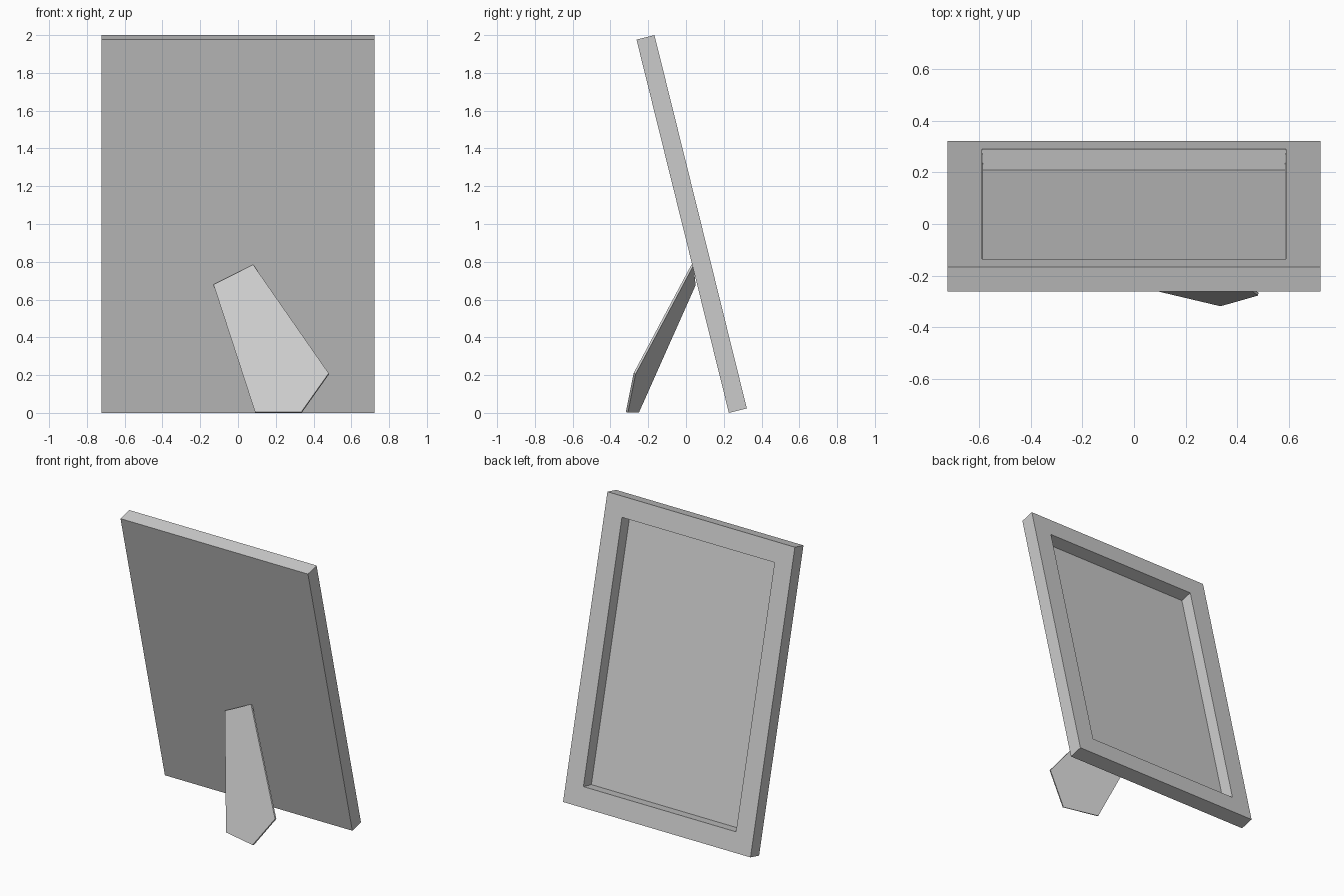
import bpy, bmesh, math
from mathutils import Vector, Matrix

cube = bpy.data.objects.get("Cube")
if cube:
    bpy.data.objects.remove(cube, do_unlink=True)

grey = bpy.data.materials.new("light_grey")
grey.use_nodes = True
COLOUR = (0.6, 0.6, 0.6, 1)
grey.diffuse_color = COLOUR
grey.node_tree.nodes["Principled BSDF"].inputs["Base Color"].default_value = COLOUR


def add_object(name, bm):
    bmesh.ops.recalc_face_normals(bm, faces=bm.faces)
    mesh = bpy.data.meshes.new(name)
    bm.to_mesh(mesh)
    bm.free()
    mesh.materials.append(grey)
    obj = bpy.data.objects.new(name, mesh)
    bpy.context.collection.objects.link(obj)
    return obj


# Picture frame: a leaning slab with a recess in its +y side
width, thick, height = 1.446, 0.098, 2.036
bm = bmesh.new()
bmesh.ops.create_cube(bm, size=1, matrix=Matrix.Translation((0, thick / 2, height / 2))
                      @ Matrix.Diagonal((width, thick, height, 1)))
bm.normal_update()
back = max(bm.faces, key=lambda f: f.normal.y)
bmesh.ops.inset_individual(bm, faces=[back], thickness=0.19)
bmesh.ops.inset_individual(bm, faces=[back], thickness=0.006, depth=-0.083)
frame = add_object("picture_frame", bm)
frame.location = (0, 0.227, 0)
frame.rotation_euler.x = math.radians(13.9)

# Prop leg: a thin five-sided plate on a slanted plane
outline = [(-0.13, 0.68), (0.08, 0.785), (0.48, 0.21), (0.335, 0.005), (0.09, 0.005)]
slope_x, slope_z = -0.237, 0.368
bm = bmesh.new()
leg_face = bm.faces.new([bm.verts.new((x, -0.241 + slope_x * x + slope_z * z, z))
                         for x, z in outline])
inward = Vector((-slope_x, 1, -slope_z)).normalized() * 0.012
extruded = bmesh.ops.extrude_face_region(bm, geom=[leg_face], use_keep_orig=True)
bmesh.ops.translate(bm, vec=inward,
                    verts=[v for v in extruded["geom"] if isinstance(v, bmesh.types.BMVert)])
add_object("prop_leg", bm)
